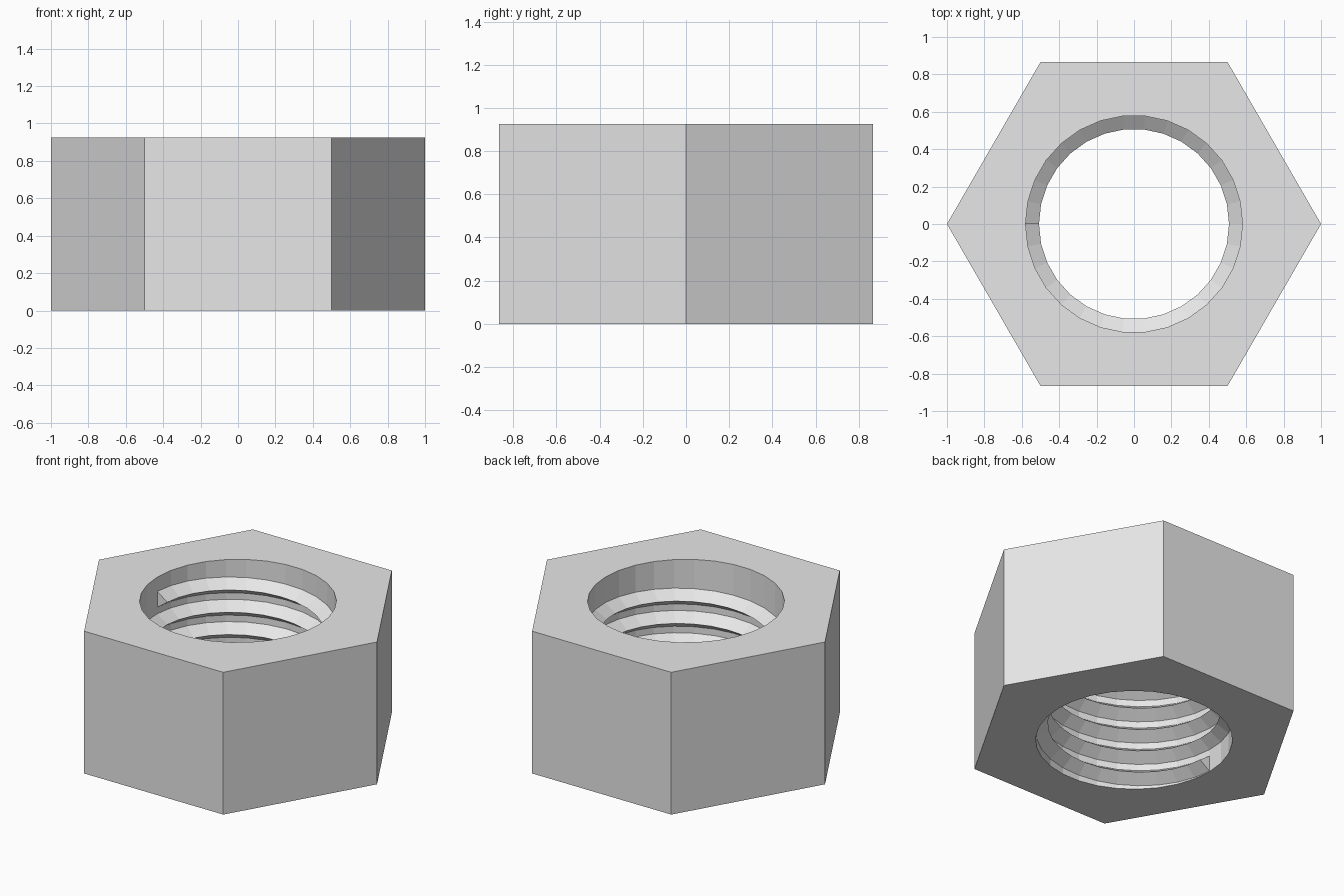
import bpy, bmesh
from math import cos, sin, pi, tau

cube = bpy.data.objects.get("Cube")
if cube:
    bpy.data.objects.remove(cube, do_unlink=True)

HEIGHT = 0.925
BORE, CREST = 0.58, 0.508      # bore wall and thread tip radii
SEGMENTS, TURNS, PITCH = 30, 5, 0.145
HALF = 0.052                   # half height of the thread base

grey = bpy.data.materials.new("light_grey")
grey.use_nodes = True
grey.diffuse_color = (0.8, 0.8, 0.8, 1)
grey.node_tree.nodes["Principled BSDF"].inputs["Base Color"].default_value = grey.diffuse_color


def finish(bm, name):
    bmesh.ops.recalc_face_normals(bm, faces=bm.faces[:])
    mesh = bpy.data.meshes.new(name)
    bm.to_mesh(mesh)
    bm.free()
    mesh.materials.append(grey)
    obj = bpy.data.objects.new(name, mesh)
    bpy.context.collection.objects.link(obj)
    return obj


def ring(bm, radius, sides, z):
    return [bm.verts.new((radius * cos(tau * i / sides), radius * sin(tau * i / sides), z))
            for i in range(sides)]


def close_pairs(verts):
    return zip(verts, verts[1:] + verts[:1])


# Hexagonal body with a round bore
bm = bmesh.new()
loops = [[ring(bm, r, n, z) for z in (0, HEIGHT)] for r, n in ((1, 6), (BORE, SEGMENTS))]
for low, high in loops:
    for (a, b), (c, d) in zip(close_pairs(low), close_pairs(high)):
        bm.faces.new((a, b, d, c))
for level in (0, 1):
    edges = [bm.edges.get(pair) for loop in loops for pair in close_pairs(loop[level])]
    bmesh.ops.triangle_fill(bm, edges=edges, use_beauty=True)
finish(bm, "hex_body")

# Helical thread: a triangular section swept up the bore
bm = bmesh.new()
sections = []
for i in range(TURNS * SEGMENTS + 1):
    angle = pi + tau * i / SEGMENTS
    z = HALF + 0.003 + PITCH * i / SEGMENTS
    sections.append([bm.verts.new((r * cos(angle), r * sin(angle), z + dz))
                     for r, dz in ((BORE + 0.001, -HALF), (CREST, 0), (BORE + 0.001, HALF))])
for first, second in zip(sections, sections[1:]):
    for (a, b), (c, d) in zip(close_pairs(first), close_pairs(second)):
        bm.faces.new((a, b, d, c))
for end in (sections[0], sections[-1]):
    bm.faces.new(end)
finish(bm, "inner_thread")
